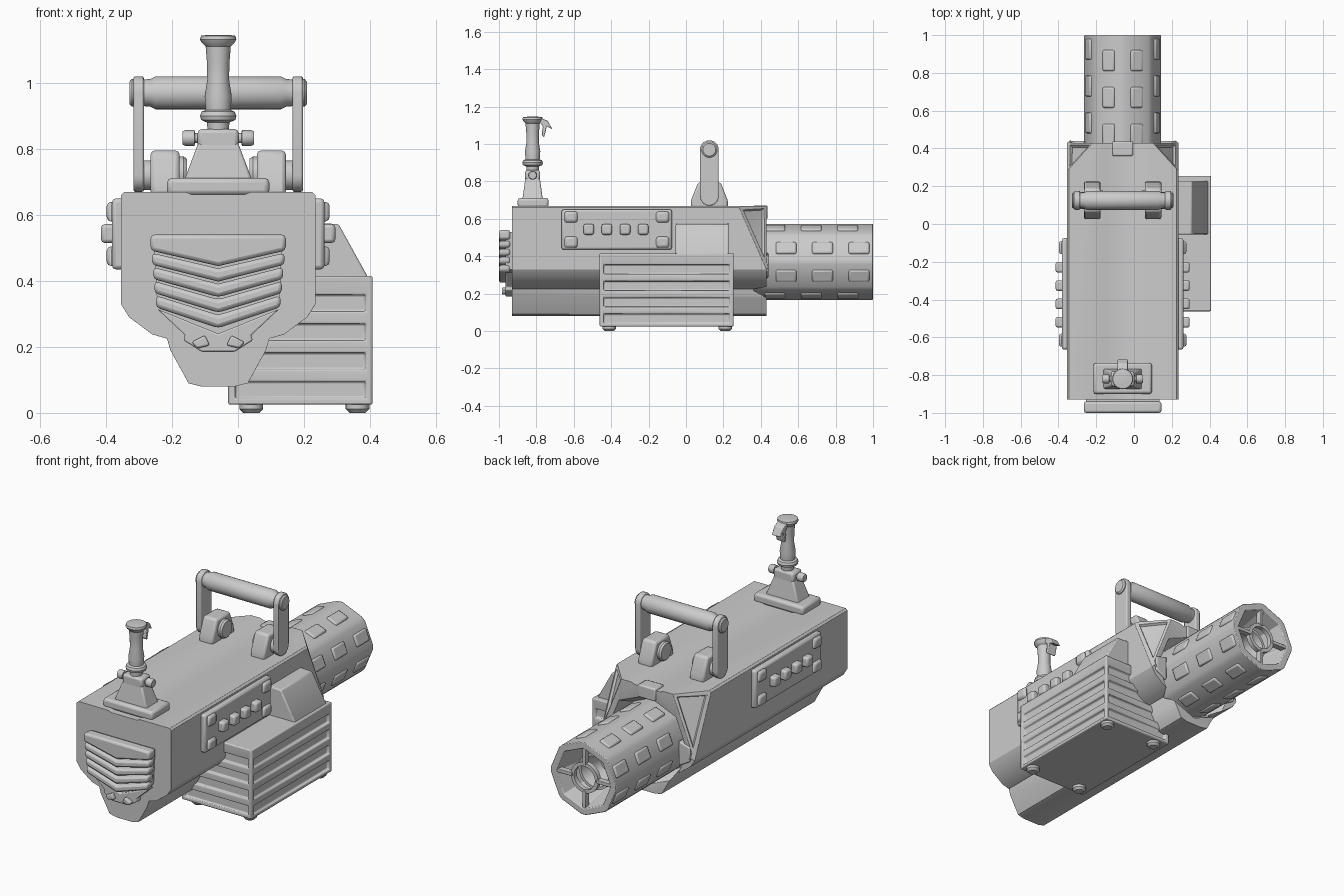
import bpy, bmesh
from math import sin, cos, pi, radians
from mathutils import Vector, Matrix

if "Cube" in bpy.data.objects:
    bpy.data.objects.remove(bpy.data.objects["Cube"])

C = -0.06   # x of the body's symmetry plane
BZ = 0.37   # barrel axis height


def finish(bm, name, bev=0.0, seg=2):
    bmesh.ops.recalc_face_normals(bm, faces=bm.faces)
    me = bpy.data.meshes.new(name)
    bm.to_mesh(me)
    bm.free()
    for p in me.polygons:
        p.use_smooth = True
    me.set_sharp_from_angle(angle=radians(32))
    ob = bpy.data.objects.new(name, me)
    bpy.context.collection.objects.link(ob)
    if bev:
        m = ob.modifiers.new("bevel", 'BEVEL')
        m.width, m.segments, m.limit_method = bev, seg, 'ANGLE'
    return ob


def prism_bm(pts, axis, a, b, bm=None):
    """Extrude 2D points: axis x takes (y,z), y takes (x,z), z takes (x,y)."""
    bm = bm or bmesh.new()
    put = {'x': lambda p, t: (t, p[0], p[1]), 'y': lambda p, t: (p[0], t, p[1]),
           'z': lambda p, t: (p[0], p[1], t)}[axis]
    A = [bm.verts.new(put(p, a)) for p in pts]
    B = [bm.verts.new(put(p, b)) for p in pts]
    n = len(pts)
    bm.faces.new(A)
    bm.faces.new(B[::-1])
    for i in range(n):
        bm.faces.new((A[i], A[(i + 1) % n], B[(i + 1) % n], B[i]))
    return bm


def prism(name, pts, axis, a, b, bev=0.0):
    return finish(prism_bm(pts, axis, a, b), name, bev)


def rect(a0, a1, b0, b1):
    return [(a0, b0), (a1, b0), (a1, b1), (a0, b1)]


def box(name, x0, x1, y0, y1, z0, z1, bev=0.008):
    return prism(name, rect(x0, x1, y0, y1), 'z', z0, z1, bev)


def lathe(name, prof, origin, axis='z', n=32, closed=False, start=0.0):
    """Revolve (radius, height) points about an axis through origin."""
    bm = bmesh.new()
    rot = {'z': Matrix(), 'x': Matrix.Rotation(pi / 2, 4, 'Y'),
           'y': Matrix.Rotation(-pi / 2, 4, 'X')}[axis]
    rings = []
    for r, h in prof:
        rings.append([bm.verts.new(rot @ Vector((r * cos(start + 2 * pi * i / n),
                      r * sin(start + 2 * pi * i / n), h)) + Vector(origin)) for i in range(n)])
    pairs = list(zip(rings, rings[1:])) + ([(rings[-1], rings[0])] if closed else [])
    for p, q in pairs:
        for i in range(n):
            bm.faces.new((p[i], p[(i + 1) % n], q[(i + 1) % n], q[i]))
    if not closed:
        bm.faces.new(rings[0])
        bm.faces.new(rings[-1])
    return finish(bm, name)


def cut(ob, cutter):
    cutter.hide_render = True
    m = ob.modifiers.new("cut", 'BOOLEAN')
    m.operation, m.solver, m.object = 'DIFFERENCE', 'EXACT', cutter
    if len(ob.modifiers) > 1:
        ob.modifiers.move(len(ob.modifiers) - 1, 0)
    bpy.context.view_layer.objects.active = ob
    bpy.ops.object.modifier_apply(modifier="cut")
    bpy.data.objects.remove(cutter)


# Main body: keel-shaped section, rear top corners cut off with recessed panels
half = [(0.08, 0.662), (0.10, 0.67), (0.285, 0.67), (0.295, 0.66), (0.295, 0.33), (0.27, 0.29),
        (0.20, 0.238), (0.155, 0.225), (0.145, 0.19), (0.09, 0.09), (0.05, 0.08)]
bm = prism_bm([(C + x, z) for x, z in half] + [(C - x, z) for x, z in half[::-1]], 'y', -0.93, 0.43)
bmesh.ops.recalc_face_normals(bm, faces=bm.faces)
for s in (1, -1):
    p1, p2, p3 = [Vector((C + s * x, y, z)) for x, y, z in
                  ((0.295, 0.28, 0.67), (0.295, 0.39, 0.42), (0.16, 0.43, 0.67))]
    no = (p2 - p1).cross(p3 - p1)
    if no.y < 0:
        no.negate()
    r = bmesh.ops.bisect_plane(bm, geom=bm.verts[:] + bm.edges[:] + bm.faces[:],
                               plane_co=p1, plane_no=no, clear_outer=True)
    edges = [e for e in r['geom_cut'] if isinstance(e, bmesh.types.BMEdge)]
    f = bmesh.ops.edgenet_fill(bm, edges=edges)['faces']
    bmesh.ops.recalc_face_normals(bm, faces=bm.faces)
    bmesh.ops.inset_region(bm, faces=f, thickness=0.025)
    bmesh.ops.inset_region(bm, faces=f, thickness=0.008, depth=-0.014)
body = finish(bm, "body", 0.006)
cut(body, lathe("funnel_cutter", [(0.21, 0.35), (0.255, 0.44)], (C, 0, BZ), 'y', 8))
box("rear_top_notch_tab", C - 0.055, C + 0.055, 0.36, 0.437, 0.60, 0.672)
for s in (1, -1):
    # collar clamps beside the barrel
    prism("barrel_clamp", [(C + s * x, z) for x, z in
          ((0.2, 0.42), (0.27, 0.40), (0.27, 0.32), (0.2, 0.28))], 'y', 0.38, 0.44, 0.006)

# Octagonal barrel with blunt ridges, open muzzle
R, oct_out = 0.207, []
for i in range(8):
    a = i * pi / 4
    for d in (-0.07, 0.07):
        oct_out.append((C + R * 0.985 * cos(a + d), BZ + R * 0.985 * sin(a + d)))
barrel = prism("barrel", oct_out, 'y', 0.33, 1.0, 0.004)
cut(barrel, lathe("bore_cutter", [(0.12, 0.76), (0.172, 1.01)], (C, 0, BZ), 'y', 8))
lathe("inner_nozzle", [(0.10, 0.74), (0.10, 0.90), (0.085, 0.90), (0.06, 0.76)], (C, 0, BZ), 'y', 24)
lathe("muzzle_ring", [(0.065, 0.965), (0.085, 0.965), (0.085, 0.99), (0.065, 0.99)],
      (C, 0, BZ), 'y', 24, True)
for k in range(4):
    bm = prism_bm(rect(0.075, 0.18, -0.01, 0.01), 'y', 0.96, 0.995)
    bm.transform(Matrix.Translation((C, 0, BZ)) @ Matrix.Rotation(k * pi / 2, 4, 'Y'))
    finish(bm, "muzzle_strut", 0.003)
# Staggered raised tiles on the barrel faces
for i in range(8):
    outer = i in (0, 3, 4, 7)
    for k in range(3):
        y = (0.865 if outer else 0.925) - 0.195 * k
        bm = prism_bm(rect(-0.034, 0.034, y - 0.055, y + 0.055), 'z', 0.17, 0.203)
        bm.transform(Matrix.Translation((C, 0, BZ)) @ Matrix.Rotation(pi / 8 + i * pi / 4, 4, 'Y'))
        finish(bm, "barrel_tile", 0.009)

# Front grille: stacked chevron slats over a backing plate and lower lip
prism("grille_back", [(C + x, z) for x, z in ((-0.195, 0.53), (0.195, 0.53), (0.185, 0.33),
      (0, 0.265), (-0.185, 0.33))], 'y', -0.965, -0.92)
for k in range(5):
    w, zt, zm = 0.205 - 0.004 * k, 0.528 - 0.043 * k, 0.485 - 0.047 * k
    top = [(-w, zt), (0, zm), (w, zt)]
    if k == 0:
        top = [(-w, 0.54), (w, 0.54)]
    low = [(w, zt - 0.036), (0, zm - 0.04), (-w, zt - 0.036)]
    prism("grille_slat", [(C + x, z) for x, z in top + low], 'y', -1.0, -0.94, 0.012)
prism("grille_lip", [(C + x, z) for x, z in ((-0.185, 0.315), (0, 0.24), (0.185, 0.315), (0.10, 0.235),
      (0.105, 0.22), (0.05, 0.185), (-0.05, 0.185), (-0.105, 0.22), (-0.10, 0.235))],
      'y', -0.965, -0.92, 0.005)
for s in (1, -1):
    prism("lip_button", [(C + s * x, z) for x, z in ((0.025, 0.205), (0.065, 0.195),
          (0.08, 0.215), (0.04, 0.235))], 'y', -0.985, -0.95, 0.006)

# Side control panels, mirrored
for s in (1, -1):
    def slab(name, y0, y1, z0, z1, x0, x1, bev):
        a, b = sorted((C + s * x0, C + s * x1))
        return box(name, a, b, y0, y1, z0, z1, bev)
    slab("side_panel", -0.665, -0.075, 0.435, 0.65, 0.28, 0.322, 0.012)
    for y in (-0.615, -0.125):
        for z in (0.475, 0.61):
            slab("panel_boss", y - 0.035, y + 0.035, z - 0.03, z + 0.03, 0.31, 0.338, 0.014)
    for k in range(4):
        y = -0.52 + 0.097 * k
        slab("panel_button", y - 0.028, y + 0.028, 0.515, 0.572, 0.31, 0.355, 0.011)

# Ribbed side box with slots on all four sides, feet and a wedge on top
x0, x1, y0, y1 = -0.03, 0.408, -0.462, 0.255
crate = box("side_box", x0, x1, y0, y1, 0.025, 0.415, 0.006)
bm = bmesh.new()
for z in (0.07, 0.157, 0.245, 0.333):
    for e in (x0, x1):
        prism_bm([(e - 0.016, z - 0.027), (e + 0.016, z - 0.027), (e + 0.016, z + 0.027),
                  (e - 0.016, z + 0.02)] if e > 0 else rect(e - 0.016, e + 0.016, z - 0.025, z + 0.025),
                 'y', y0 + 0.022, y1 - 0.022, bm)
    for e in (y0, y1):
        prism_bm(rect(e - 0.016, e + 0.016, z - 0.025, z + 0.025), 'x', x0 + 0.022, x1 - 0.022, bm)
cut(crate, finish(bm, "slot_cutter"))
for x in (0.04, 0.362):
    for y in (-0.41, 0.21):
        lathe("box_foot", [(0.024, 0), (0.036, 0.012), (0.036, 0.03)], (x, y, 0), 'z', 20)
prism("box_wedge", [(0.2, 0.40), (0.392, 0.40), (0.392, 0.415), (0.305, 0.572), (0.2, 0.578)],
      'y', -0.055, 0.228, 0.006)

# Carry handle: lugs, hinge caps, arms and a round bar
HY = 0.125
for s in (1, -1):
    prism("handle_lug", [(HY - 0.1, 0.66), (HY + 0.1, 0.66), (HY + 0.098, 0.70), (HY + 0.06, 0.795),
          (HY - 0.06, 0.795), (HY - 0.098, 0.70)], 'x', C + s * 0.117, C + s * 0.205, 0.012)
    lathe("hinge_cap", [(0.045, s * -0.02), (0.052, s * -0.01), (0.052, s * 0.02)],
          (C + s * 0.115, HY, 0.725), 'x', 28)
    lathe("hinge_pin", [(0.045, 0), (0.045, s * 0.06)], (C + s * 0.19, HY, 0.72), 'x', 28)
    arm = [(HY + 0.05 * cos(pi * i / 12), 0.97 + 0.05 * sin(pi * i / 12)) for i in range(13)]
    arm += [(HY - 0.05 * cos(pi * i / 12), 0.72 - 0.05 * sin(pi * i / 12)) for i in range(13)]
    prism("handle_arm", arm, 'x', C + s * 0.225, C + s * 0.257, 0.006)
    lathe("bar_end_cap", [(0.042, s * 0.25), (0.042, s * 0.262), (0.034, s * 0.269)],
          (C, HY, 0.97), 'x', 28)
lathe("handle_bar", [(0.04, -0.23), (0.042, -0.205), (0.05, -0.19), (0.05, 0.19), (0.042, 0.205),
      (0.04, 0.23)], (C, HY, 0.97), 'x', 32)

# Joystick: base, tapered pedestal, pivot, grip and trigger
JY = -0.82
box("stick_base", C - 0.155, C + 0.155, JY - 0.08, JY + 0.085, 0.66, 0.712, 0.014)
bm = prism_bm(rect(-0.105, 0.105, -0.055, 0.055), 'z', 0.70, 0.82)
for v in bm.verts:
    if v.co.z > 0.75:
        v.co.x *= 0.57
        v.co.y *= 0.7
bm.transform(Matrix.Translation((C, JY, 0)))
finish(bm, "stick_pedestal", 0.008)
box("stick_block", C - 0.062, C + 0.062, JY - 0.04, JY + 0.04, 0.80, 0.86, 0.012)
lathe("pivot_pin", [(0.02, -0.108), (0.024, -0.10), (0.024, -0.072), (0.015, -0.07), (0.015, 0.07),
      (0.024, 0.072), (0.024, 0.10), (0.02, 0.108)], (C, JY, 0.833), 'x', 20)
lathe("stick_grip", [(0.032, 0.85), (0.034, 0.88), (0.052, 0.888), (0.055, 0.90), (0.05, 0.913),
      (0.038, 0.918), (0.041, 0.96), (0.033, 1.01), (0.034, 1.06), (0.038, 1.11), (0.05, 1.122),
      (0.055, 1.132), (0.052, 1.143), (0.03, 1.146)], (C, JY, 0), 'z', 32)
prism("stick_trigger", [(-0.83, 1.14), (-0.775, 1.14), (-0.738, 1.123), (-0.715, 1.08), (-0.745, 1.095),
      (-0.752, 1.06), (-0.76, 1.035), (-0.772, 1.05), (-0.765, 1.095), (-0.785, 1.12), (-0.83, 1.12)],
      'x', C - 0.027, C + 0.027, 0.004)
